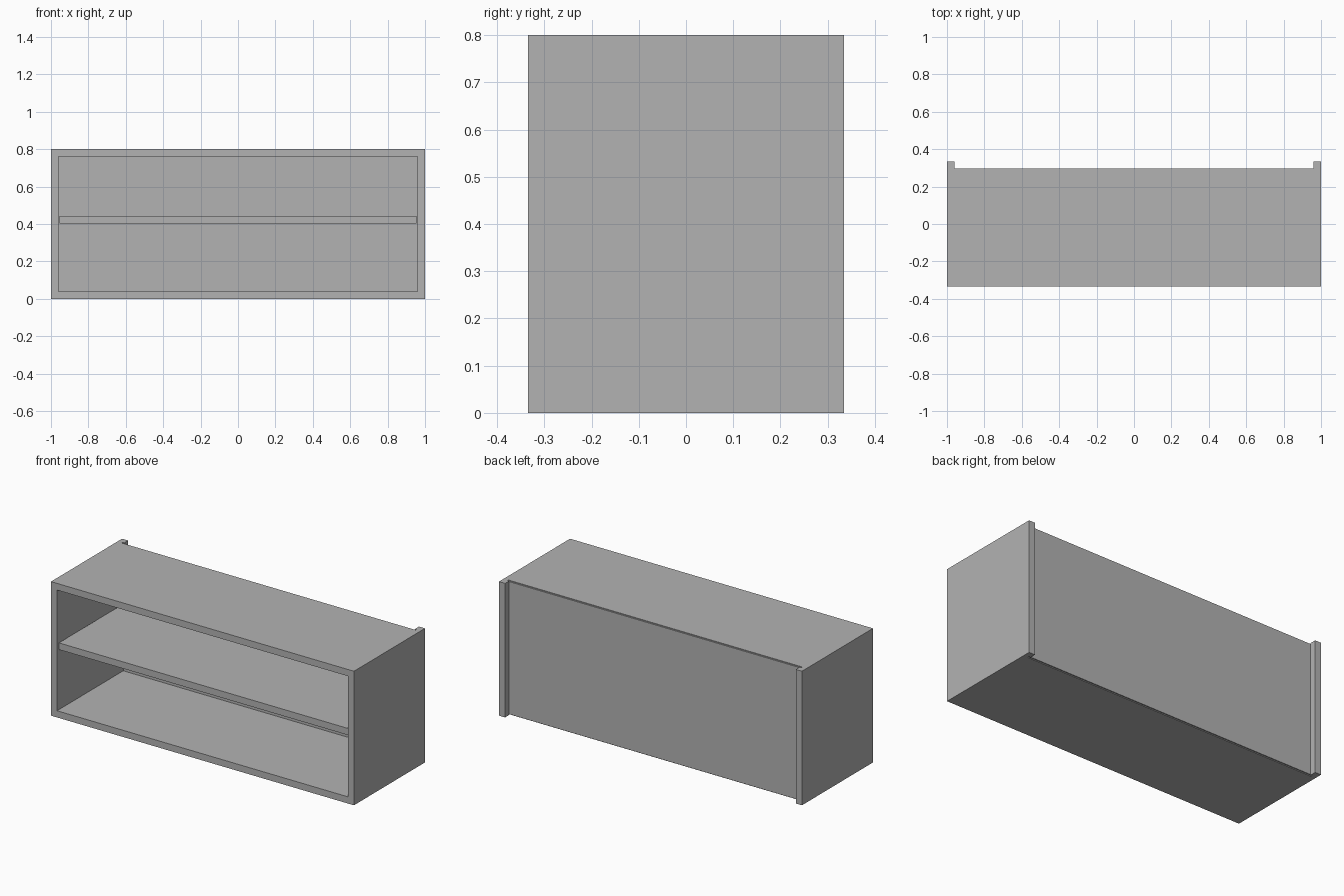
import bpy
import bmesh

default_cube = bpy.data.objects.get("Cube")
if default_cube:
    bpy.data.objects.remove(default_cube, do_unlink=True)

# Overall sizes
HALF_W, HALF_D, HEIGHT = 1.0, 0.335, 0.8
BOARD = 0.04
INNER = HALF_W - BOARD
BACK_Y = 0.289          # rear edge of top and bottom boards
PANEL = 0.007           # back panel thickness
GROOVE = 0.011          # depth of the groove that holds the back panel
GAP = 0.0045            # clearance around loose boards

grey = bpy.data.materials.new("plain grey")
grey.use_nodes = True
colour = (0.45, 0.45, 0.45, 1)
grey.diffuse_color = colour
grey.node_tree.nodes["Principled BSDF"].inputs["Base Color"].default_value = colour


def extrude_profile(name, points, z0, z1):
    """Extrude a plan outline (x, y) from z0 up to z1."""
    bm = bmesh.new()
    base = bm.faces.new([bm.verts.new((x, y, z0)) for x, y in points])
    result = bmesh.ops.extrude_face_region(bm, geom=[base])
    top = [v for v in result["geom"] if isinstance(v, bmesh.types.BMVert)]
    bmesh.ops.translate(bm, verts=top, vec=(0, 0, z1 - z0))
    bmesh.ops.recalc_face_normals(bm, faces=bm.faces)
    mesh = bpy.data.meshes.new(name)
    bm.to_mesh(mesh)
    bm.free()
    mesh.materials.append(grey)
    obj = bpy.data.objects.new(name, mesh)
    bpy.context.collection.objects.link(obj)
    return obj


def board(name, half_x, y0, y1, z0, z1):
    outline = [(-half_x, y0), (half_x, y0), (half_x, y1), (-half_x, y1)]
    return extrude_profile(name, outline, z0, z1)


# Side boards with a groove near the rear edge
groove_end = BACK_Y + PANEL + 0.002
side = [(HALF_W, -HALF_D), (HALF_W, HALF_D), (INNER, HALF_D),
        (INNER, groove_end), (INNER + GROOVE, groove_end),
        (INNER + GROOVE, BACK_Y), (INNER, BACK_Y), (INNER, -HALF_D)]
for name, sign in (("left_side", 1), ("right_side", -1)):
    extrude_profile(name, [(sign * x, y) for x, y in side], 0, HEIGHT)

# Top and bottom boards between the sides
board("bottom_board", INNER, -HALF_D, BACK_Y, 0, BOARD)
board("top_board", INNER, -HALF_D, BACK_Y, HEIGHT - BOARD, HEIGHT)

# Thin back panel held in the side grooves
board("back_panel", INNER + GROOVE, BACK_Y, BACK_Y + PANEL, GAP, HEIGHT - GAP)

# Loose middle shelf, set slightly back from the front
board("shelf", INNER - GAP, -HALF_D + 0.011, BACK_Y - GAP, 0.402, 0.442)
